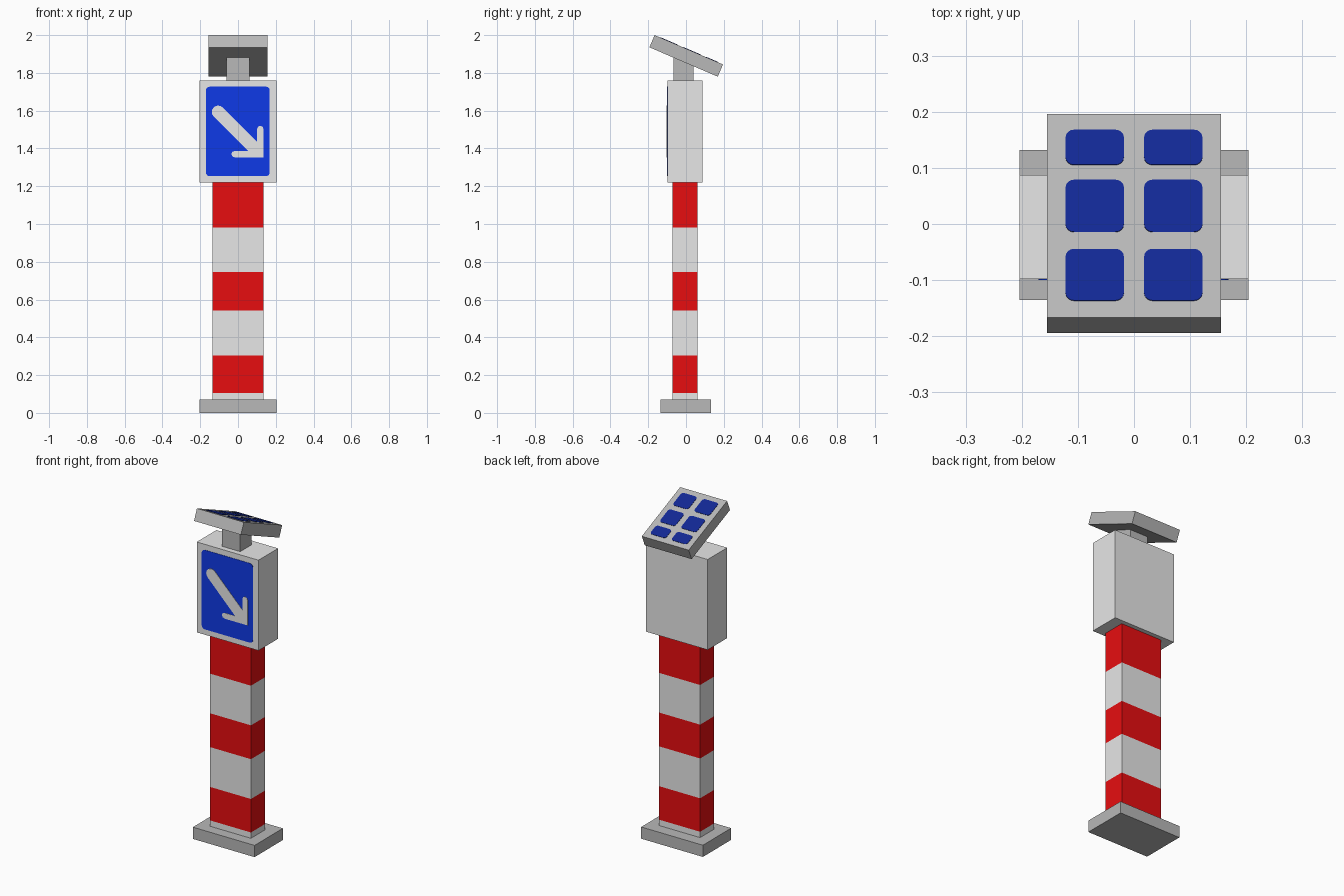
import bpy, bmesh, math
from mathutils import Matrix, Vector

if "Cube" in bpy.data.objects:
    bpy.data.objects.remove(bpy.data.objects["Cube"])


def material(name, rgb):
    m = bpy.data.materials.new(name)
    m.diffuse_color = (*rgb, 1)
    m.use_nodes = True
    m.node_tree.nodes["Principled BSDF"].inputs["Base Color"].default_value = m.diffuse_color
    return m


WHITE = material("white", (0.8, 0.8, 0.8))
GREY = material("grey", (0.48, 0.48, 0.48))
RED = material("red", (0.8, 0.004, 0.005))
BLUE = material("sign blue", (0.005, 0.045, 0.86))
CELL = material("solar blue", (0.006, 0.021, 0.30))


def finish(name, bm, mats, matrix=None):
    bmesh.ops.recalc_face_normals(bm, faces=bm.faces[:])
    mesh = bpy.data.meshes.new(name)
    bm.to_mesh(mesh)
    bm.free()
    for m in mats:
        mesh.materials.append(m)
    ob = bpy.data.objects.new(name, mesh)
    if matrix:
        ob.matrix_world = matrix
    bpy.context.collection.objects.link(ob)
    return ob


def box_bm(x0, x1, y0, y1, z0, z1):
    bm = bmesh.new()
    size = Matrix.Diagonal((x1 - x0, y1 - y0, z1 - z0, 1))
    centre = Matrix.Translation(((x0 + x1) / 2, (y0 + y1) / 2, (z0 + z1) / 2))
    bmesh.ops.create_cube(bm, size=1, matrix=centre @ size)
    return bm


def box(name, mat, *bounds, matrix=None):
    return finish(name, box_bm(*bounds), [mat], matrix)


def arc(cx, cy, r, a0, a1, n=4):
    return [(cx + r * math.cos(math.radians(a0 + (a1 - a0) * i / n)),
             cy + r * math.sin(math.radians(a0 + (a1 - a0) * i / n)))
            for i in range(n + 1)]


def rounded_rect(x0, x1, y0, y1, r):
    return (arc(x1 - r, y1 - r, r, 0, 90) + arc(x0 + r, y1 - r, r, 90, 180)
            + arc(x0 + r, y0 + r, r, 180, 270) + arc(x1 - r, y0 + r, r, 270, 360))


def plate(name, mat, outline, thick, matrix):
    """Thin flat plate: outline in local xy, thickened along local z."""
    bm = bmesh.new()
    face = bm.faces.new([bm.verts.new((x, y, 0)) for x, y in outline])
    top = bmesh.ops.extrude_face_region(bm, geom=[face])["geom"]
    bmesh.ops.translate(bm, vec=(0, 0, thick),
                        verts=[v for v in top if isinstance(v, bmesh.types.BMVert)])
    return finish(name, bm, [mat], matrix)


# base slab
box("base", GREY, -0.204, 0.204, -0.135, 0.132, 0, 0.07)

# striped column, cut at each stripe edge and coloured by height
edges = [0.105, 0.305, 0.543, 0.745, 0.982]
bm = box_bm(-0.136, 0.136, -0.072, 0.061, 0.07, 1.22)
for z in edges:
    bmesh.ops.bisect_plane(bm, geom=bm.verts[:] + bm.edges[:] + bm.faces[:],
                           plane_co=(0, 0, z), plane_no=(0, 0, 1))
for f in bm.faces:
    f.material_index = sum(f.calc_center_median().z > z for z in edges) % 2
finish("column", bm, [WHITE, RED])

# sign box
box("sign_box", WHITE, -0.204, 0.204, -0.098, 0.087, 1.22, 1.76)

# blue sign face and arrow on the front of the box
front = Matrix.Translation((0, -0.098, 0)) @ Matrix.Rotation(math.pi / 2, 4, "X")
plate("sign_face", BLUE, rounded_rect(-0.17, 0.168, 1.253, 1.727, 0.02), 0.002, front)
r, w = 0.034, 0.017          # shaft and head bar half widths
x1, z0 = 0.135, 0.0 + 1.353  # arrow tip corner
d = r * math.sqrt(2)
cx, cz = -0.105, 1.593       # round tail centre, on the 45 degree shaft line
arrow = (arc(cx, cz, r, 45, 225, 8)
         + [(x1 - 2 * w - d, z0 + 2 * w)]
         + arc(-0.018, z0 + w, w, 90, 270)
         + [(x1, z0)]
         + arc(x1 - w, 1.503, w, 0, 180)
         + [(x1 - 2 * w, z0 + 2 * w + d)])
plate("sign_arrow", WHITE, arrow, 0.004, front)

# short post carrying the solar panel
box("panel_post", GREY, -0.06, 0.06, -0.065, 0.041, 1.76, 1.885)

# tilted solar panel with rows of cells
tilt = Matrix.Translation((0, 0.001, 1.89)) @ Matrix.Rotation(math.radians(-23.2), 4, "X")
box("solar_panel", GREY, -0.155, 0.155, -0.197, 0.197, -0.035, 0.035, matrix=tilt)
surface = tilt @ Matrix.Translation((0, 0, 0.035))
for u0, u1 in [(-0.165, -0.065), (-0.032, 0.069), (0.098, 0.166)]:
    for a, b in [(-0.122, -0.018), (0.018, 0.122)]:
        plate("solar_cell", CELL, rounded_rect(a, b, u0, u1, 0.015), 0.002, surface)
